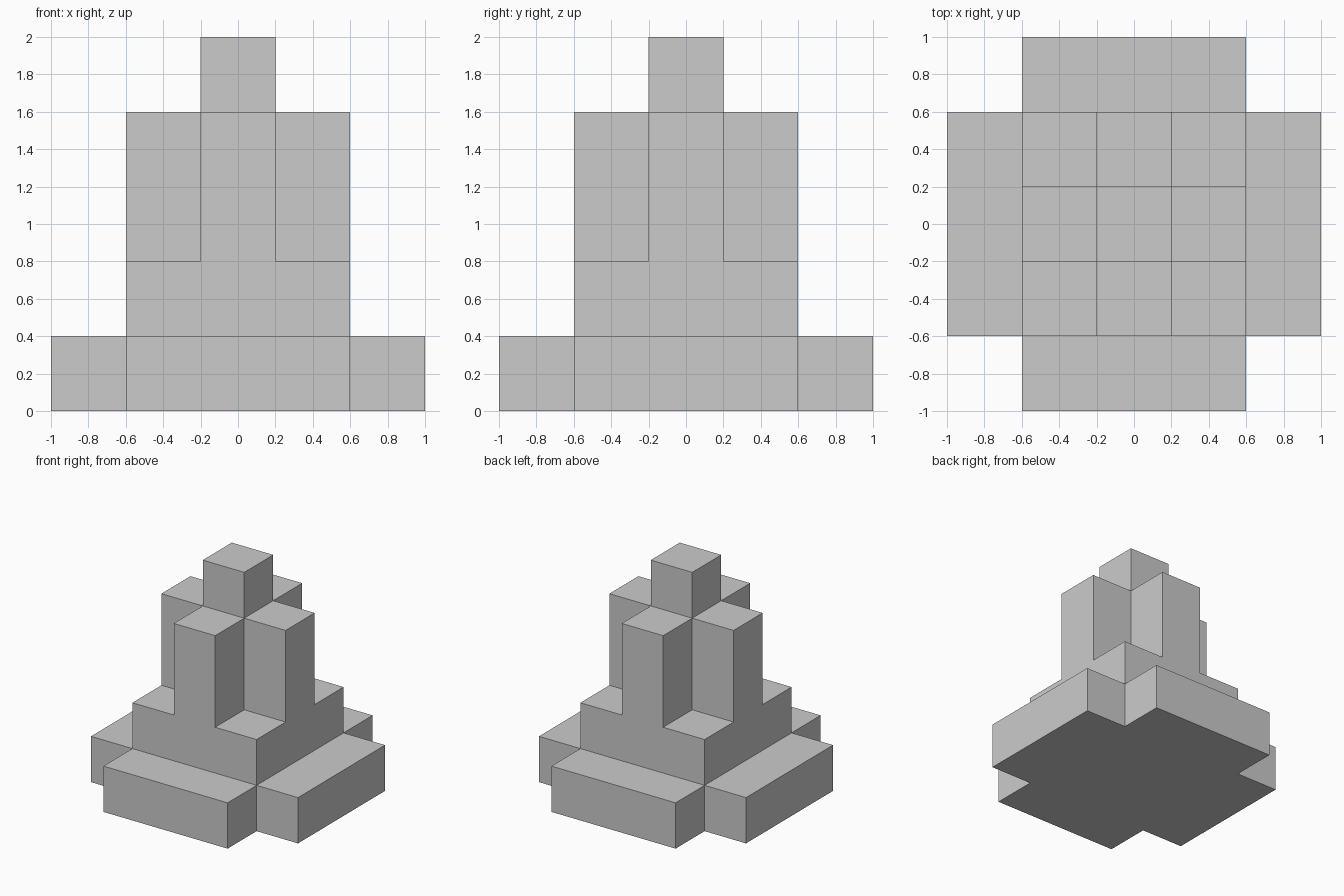
import bpy, bmesh

if "Cube" in bpy.data.objects:
    bpy.data.objects.remove(bpy.data.objects["Cube"])

def extrude_profile(name, points, z0, z1):
    """Closed prism from a flat outline."""
    bm = bmesh.new()
    face = bm.faces.new([bm.verts.new((x, y, z0)) for x, y in points])
    top = bmesh.ops.extrude_face_region(bm, geom=[face], use_keep_orig=True)["geom"]
    verts = [v for v in top if isinstance(v, bmesh.types.BMVert)]
    bmesh.ops.translate(bm, verts=verts, vec=(0, 0, z1 - z0))
    bmesh.ops.recalc_face_normals(bm, faces=bm.faces)
    mesh = bpy.data.meshes.new(name)
    bm.to_mesh(mesh)
    bm.free()
    obj = bpy.data.objects.new(name, mesh)
    bpy.context.collection.objects.link(obj)
    return obj

def square(h):
    return [(-h, -h), (h, -h), (h, h), (-h, h)]

def cross(arm, half):
    """Plus outline: one quarter turned four times."""
    points = []
    quarter = [(arm, -half), (arm, half), (half, half)]
    for _ in range(4):
        points += quarter
        quarter = [(-y, x) for x, y in quarter]
    # inner corners coincide with arm width only when they differ from the arm ends
    return points

# Wide base with notched corners
extrude_profile("base_step", cross(1.0, 0.6), 0.0, 0.4)
# Square plinth
extrude_profile("plinth", square(0.6), 0.4, 0.8)
# Tall cross-shaped tower
extrude_profile("tower", cross(0.6, 0.2), 0.8, 1.6)
# Small cube on top
extrude_profile("top_block", square(0.2), 1.6, 2.0)
